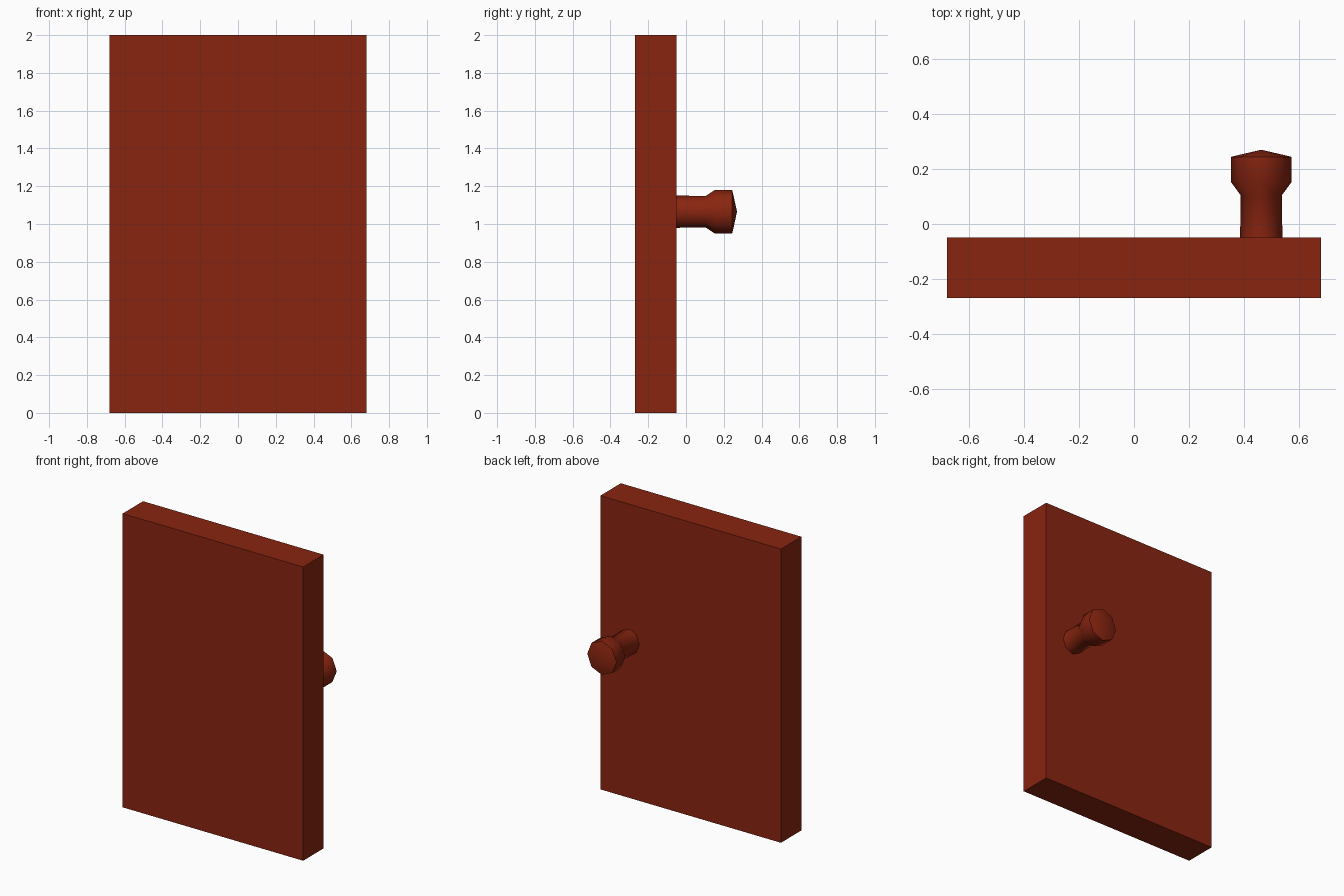
import bpy, bmesh, math

if "Cube" in bpy.data.objects:
    bpy.data.objects.remove(bpy.data.objects["Cube"])

mat = bpy.data.materials.new("red_brown_wood")
mat.diffuse_color = (0.25, 0.018, 0.005, 1)
mat.use_nodes = True
mat.node_tree.nodes["Principled BSDF"].inputs["Base Color"].default_value = mat.diffuse_color

def make_object(name, bm):
    bmesh.ops.recalc_face_normals(bm, faces=bm.faces[:])
    mesh = bpy.data.meshes.new(name)
    bm.to_mesh(mesh)
    bm.free()
    obj = bpy.data.objects.new(name, mesh)
    bpy.context.collection.objects.link(obj)
    mesh.materials.append(mat)
    return obj

# Door slab
bm = bmesh.new()
bmesh.ops.create_cube(bm, size=1)
bmesh.ops.scale(bm, vec=(1.36, 0.22, 2), verts=bm.verts[:])
bmesh.ops.translate(bm, vec=(0, -0.16, 1), verts=bm.verts[:])
make_object("door_panel", bm)

# Eight-sided knob, slightly narrower in x; profile is (y, x radius, z radius)
profile = [(-0.055, 0.077, 0.085), (0.105, 0.075, 0.084), (0.152, 0.11, 0.115),
           (0.244, 0.11, 0.115), (0.251, 0.083, 0.088)]
SIDES, CX, CZ = 8, 0.463, 1.065
bm = bmesh.new()
rings = []
for y, rx, rz in profile:
    angles = [2 * math.pi * i / SIDES for i in range(SIDES)]
    rings.append([bm.verts.new((CX + rx * math.cos(a), y, CZ + rz * math.sin(a)))
                  for a in angles])
tip = bm.verts.new((CX, 0.27, CZ))
for i in range(SIDES):
    j = (i + 1) % SIDES
    for a, b in zip(rings, rings[1:]):
        bm.faces.new((a[i], a[j], b[j], b[i]))
    bm.faces.new((rings[-1][i], rings[-1][j], tip))
bm.faces.new(rings[0])
knob = make_object("door_knob", bm)

# Smooth the round sides, keep the cap rim crisp
bpy.context.view_layer.objects.active = knob
knob.select_set(True)
bpy.ops.object.shade_smooth_by_angle(angle=math.radians(50))
